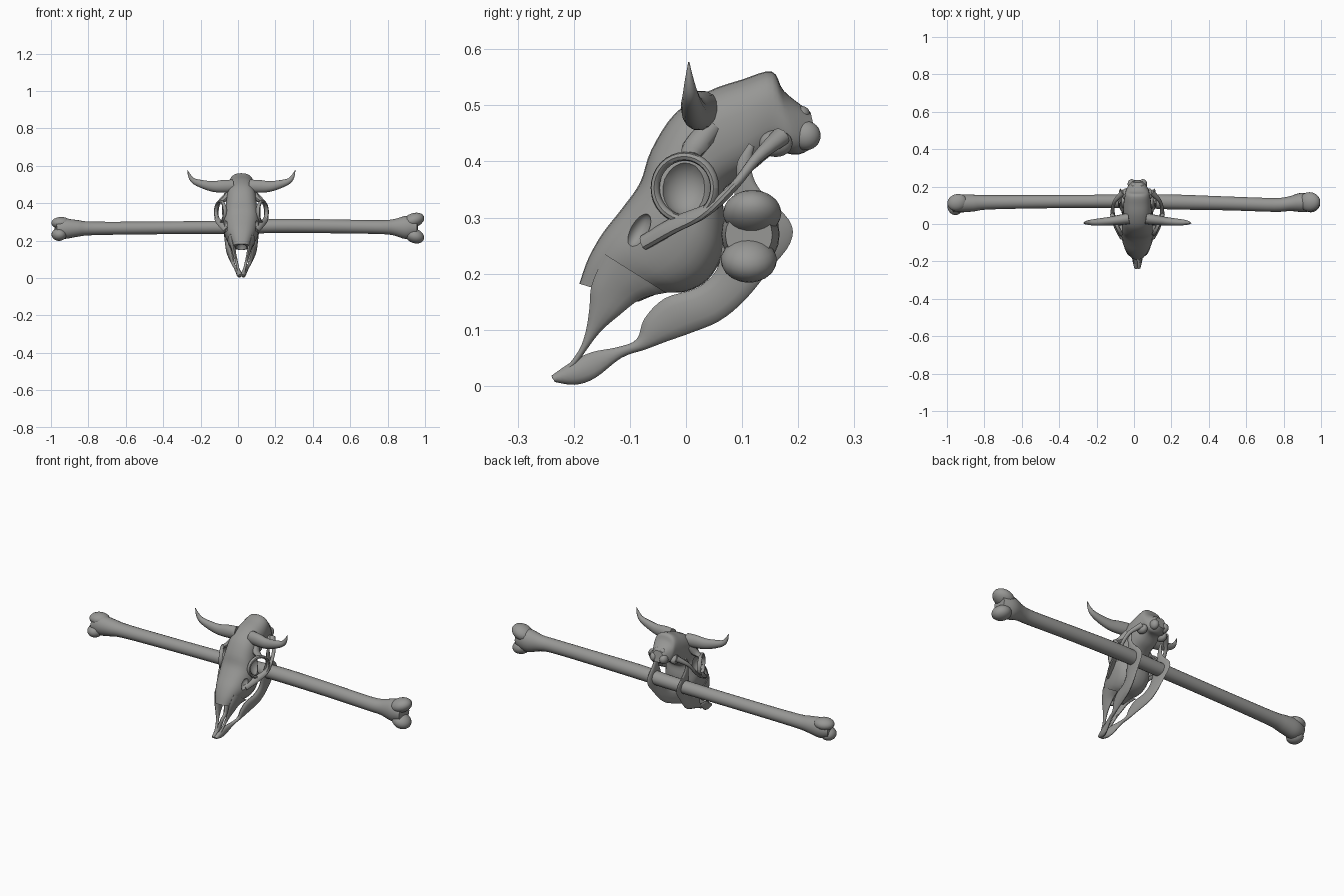
import bpy, bmesh, math
from mathutils import Vector, Matrix

bone_mat = bpy.data.materials.new("bone_grey")
bone_mat.diffuse_color = (0.31, 0.31, 0.30, 1)
CX = 0.018  # the skull sits slightly to the right of the bone's middle


def smooth_rows(rows, k=4):
    """Catmull-Rom interpolation of rows of numbers."""
    out = []
    for i in range(len(rows) - 1):
        p0, p1 = rows[max(i - 1, 0)], rows[i]
        p2, p3 = rows[i + 1], rows[min(i + 2, len(rows) - 1)]
        for j in range(k):
            t = j / k
            out.append([0.5 * (2 * b + (c - a) * t + (2 * a - 5 * b + 4 * c - d) * t * t
                        + (3 * b - a - 3 * c + d) * t ** 3) for a, b, c, d in zip(p0, p1, p2, p3)])
    out.append(list(rows[-1]))
    return out


def finish(name, bm, mirror=False, x=CX):
    bmesh.ops.recalc_face_normals(bm, faces=bm.faces)
    me = bpy.data.meshes.new(name)
    bm.to_mesh(me)
    bm.free()
    me.materials.append(bone_mat)
    ob = bpy.data.objects.new(name, me)
    bpy.context.collection.objects.link(ob)
    ob.location.x = x
    if mirror:
        ob.modifiers.new("mirror", 'MIRROR').use_mirror_merge = False
    return ob


def loft(name, rings, n=16, power=1.0, **kw):
    """Skin through rings given as (centre, half axis u, half axis v)."""
    bm = bmesh.new()
    f = lambda a: math.copysign(abs(a) ** power, a)
    loops = []
    for c, u, v in rings:
        loops.append([bm.verts.new(c + u * f(math.cos(math.tau * i / n)) + v * f(math.sin(math.tau * i / n)))
                      for i in range(n)])
    for a, b in zip(loops, loops[1:]):
        for i in range(n):
            bm.faces.new((a[i], a[(i + 1) % n], b[(i + 1) % n], b[i]))
    bm.faces.new(loops[0])
    bm.faces.new(loops[-1])
    return finish(name, bm, **kw)


def plate(name, rows, k=4, **kw):
    """Loft from side-view rows: x, top y, top z, bottom y, bottom z, half thickness."""
    rings = []
    for x, ty, tz, by, bz, w in smooth_rows(rows, k):
        t, b = Vector((x, ty, tz)), Vector((x, by, bz))
        rings.append(((t + b) / 2, (t - b) / 2, Vector((w, 0, 0))))
    return loft(name, rings, **kw)


def tube(name, rows, k=4, **kw):
    """Loft along a path: x, y, z, radius towards y, radius across."""
    rows = smooth_rows(rows, k)
    rings = []
    for i, r in enumerate(rows):
        t = (Vector(rows[min(i + 1, len(rows) - 1)][:3]) - Vector(rows[max(i - 1, 0)][:3])).normalized()
        u = Vector((0, 1, 0))
        u = (u - t * t.dot(u)).normalized()
        rings.append((Vector(r[:3]), u * r[3], t.cross(u) * r[4]))
    return loft(name, rings, **kw)


def ball(name, c, s, rot=(0, 0, 0), **kw):
    bm = bmesh.new()
    m = Matrix.Translation(c)
    for a, ax in zip(rot, 'XYZ'):
        m = m @ Matrix.Rotation(math.radians(a), 4, ax)
    bmesh.ops.create_uvsphere(bm, u_segments=20, v_segments=12, radius=1, matrix=m @ Matrix.Diagonal((*s, 1)))
    return finish(name, bm, **kw)


# cranium and face, from the back of the head to the nose
skull = plate("skull", [
    (0, .222, .488, .235, .430, .030), (0, .175, .525, .200, .412, .058),
    (0, .153, .560, .160, .415, .066), (0, .100, .546, .120, .385, .074),
    (0, .040, .525, .080, .360, .076), (0, -.020, .485, .065, .340, .080),
    (0, -.062, .420, .070, .290, .087), (0, -.082, .362, .065, .235, .097),
    (0, -.115, .315, .040, .190, .092), (0, -.150, .270, .000, .168, .080),
    (0, -.175, .225, -.045, .165, .062), (0, -.190, .182, -.085, .150, .046)],
    n=28, power=0.8)

# eye sockets, cheek openings and nose opening cut out of the skull
cutters = [
    ball("eye_cutter", (.108, -.002, .355), (.045, .046, .052), mirror=True),
    ball("cheek_cutter", (.088, -.085, .277), (.022, .017, .034), rot=(-30, 0, 0), mirror=True),
    ball("nose_cutter", (0, -.135, .153), (.030, .050, .050))]
bpy.context.view_layer.objects.active = skull
for c in cutters:
    c.hide_render = True
    m = skull.modifiers.new("cut", 'BOOLEAN')
    m.operation, m.solver, m.object = 'DIFFERENCE', 'EXACT', c
    bpy.ops.object.modifier_apply(modifier=m.name)
for c in cutters:
    bpy.data.objects.remove(c)

# thin eye rims, turned partly to the front
rim = []
for i in range(33):
    a = math.tau * i / 32
    y, z = -.002 + .053 * math.cos(a), .353 + .056 * math.sin(a)
    rim.append((Vector((.112 + .45 * (y + .002), y, z)),
                Vector((.011, -.002, 0)), Vector((0, math.cos(a), math.sin(a))) * .008))
loft("eye_rim", rim, n=8, mirror=True)

# cheek arch from the face, under the eye, back to the cranium
tube("cheek_arch", [(.080, -.075, .255, .012, .016), (.108, -.02, .287, .012, .018),
                    (.130, .04, .315, .010, .014), (.131, .085, .355, .008, .010),
                    (.118, .125, .405, .010, .010), (.075, .170, .445, .018, .016)], n=10, mirror=True)

# strut from the eye rim up to the brow
tube("brow", [(.060, .045, .46, .02, .02), (.085, .015, .425, .022, .016),
              (.112, .01, .408, .014, .010)], n=10, mirror=True)

# knobs at the neck joint and ear region
ball("neck_joint", (.030, .214, .446), (.022, .026, .026), mirror=True)
ball("ear_knob", (.062, .160, .432), (.022, .030, .024), mirror=True)
ball("nape_knob", (.016, .205, .485), (.018, .016, .014), mirror=True)

# horns
tube("horn", [(.045, .030, .492, .030, .034), (.095, .022, .490, .027, .035),
              (.150, .015, .489, .023, .029), (.210, .010, .502, .019, .022),
              (.255, .008, .519, .014, .015), (.276, .006, .545, .008, .009),
              (.288, .005, .577, .001, .001)], n=14, mirror=True)

# upper front prongs of the snout
plate("snout_prong", [
    (.058, -.145, .235, -.035, .166, .016), (.046, -.168, .180, -.080, .155, .013),
    (.038, -.172, .140, -.120, .125, .010), (.029, -.178, .100, -.152, .097, .008),
    (.021, -.190, .065, -.176, .066, .007), (.013, -.215, .032, -.200, .032, .007),
    (.007, -.240, .014, -.228, .010, .006)], n=12, mirror=True)

# lower jaw halves, meeting at the chin
plate("lower_jaw", [
    (.007, -.240, .018, -.234, .007, .009), (.012, -.205, .042, -.198, .002, .013),
    (.020, -.168, .060, -.162, .014, .010), (.034, -.122, .069, -.115, .050, .009),
    (.043, -.088, .083, -.072, .065, .009), (.050, -.074, .120, -.035, .079, .011),
    (.058, -.038, .156, .010, .095, .013), (.067, .020, .175, .060, .116, .013),
    (.075, .055, .208, .105, .153, .012), (.083, .066, .260, .150, .208, .010),
    (.089, .075, .300, .186, .255, .009), (.093, .085, .335, .184, .295, .008),
    (.096, .090, .370, .130, .352, .007), (.097, .092, .400, .116, .392, .006),
    (.096, .112, .432, .122, .426, .005)], n=12, mirror=True)

# long bone pushed through the jaw
tube("long_bone_shaft", [
    (-.975, .103, .262, .038, .040), (-.93, .110, .263, .048, .054), (-.86, .112, .265, .045, .045),
    (-.77, .116, .265, .038, .036), (-.40, .120, .268, .035, .034), (0, .122, .272, .036, .036),
    (.20, .118, .278, .040, .038), (.50, .110, .276, .037, .037), (.75, .102, .272, .037, .037),
    (.83, .108, .271, .039, .043), (.90, .115, .270, .052, .062), (.96, .112, .269, .042, .045)],
    n=20, x=0)

# rounded joint ends of the long bone
for name, c, s, rot in [
        ("left_upper_joint", (-.945, .115, .294), (.054, .045, .032), (0, 0, 15)),
        ("left_lower_joint", (-.957, .093, .232), (.040, .046, .034), (0, 0, 10)),
        ("right_upper_joint", (.938, .118, .308), (.060, .052, .038), (0, -20, 0)),
        ("right_lower_joint", (.945, .112, .224), (.052, .050, .038), (0, 20, 0))]:
    ball(name, c, s, rot, x=0)

# smooth shading with sharp cut edges
for ob in bpy.context.scene.objects:
    ob.select_set(True)
bpy.ops.object.shade_smooth_by_angle(angle=math.radians(40))
